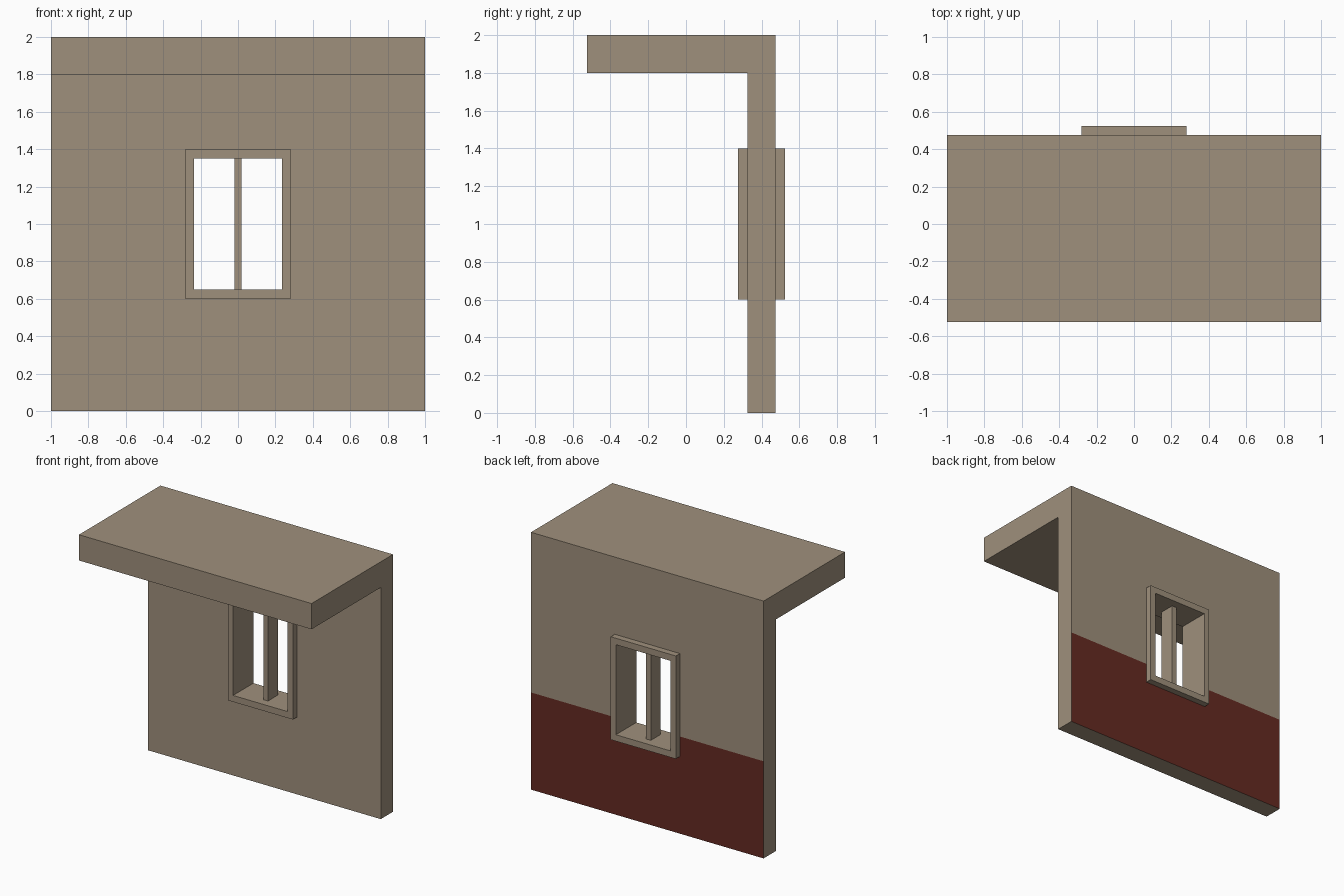
import bpy, bmesh
from mathutils import Vector

if "Cube" in bpy.data.objects:
    bpy.data.objects.remove(bpy.data.objects["Cube"])

def material(name, rgb):
    m = bpy.data.materials.new(name)
    m.diffuse_color = (*rgb, 1)
    m.use_nodes = True
    m.node_tree.nodes["Principled BSDF"].inputs["Base Color"].default_value = m.diffuse_color
    return m

STONE = material("tan_plaster", (0.347, 0.279, 0.202))
RED = material("dark_red_paint", (0.130, 0.023, 0.016))

def finish(bm, name, mats):
    bmesh.ops.recalc_face_normals(bm, faces=bm.faces)
    me = bpy.data.meshes.new(name)
    bm.to_mesh(me)
    bm.free()
    for m in mats:
        me.materials.append(m)
    ob = bpy.data.objects.new(name, me)
    bpy.context.collection.objects.link(ob)
    return ob

def extrude_profile(points, offset):
    bm = bmesh.new()
    face = bm.faces.new([bm.verts.new(p) for p in points])
    res = bmesh.ops.extrude_face_region(bm, geom=[face], use_keep_orig=True)
    moved = [v for v in res["geom"] if isinstance(v, bmesh.types.BMVert)]
    bmesh.ops.translate(bm, verts=moved, vec=Vector(offset))
    return bm

def box(name, x, y, z):
    pts = [(x[0], y[0], z[0]), (x[1], y[0], z[0]), (x[1], y[0], z[1]), (x[0], y[0], z[1])]
    return finish(extrude_profile(pts, (0, y[1] - y[0], 0)), name, [STONE])

def cut(target, cutter):
    cutter.hide_render = True
    cutter.hide_viewport = False
    cutter.display_type = 'WIRE'
    mod = target.modifiers.new("opening", 'BOOLEAN')
    mod.operation = 'DIFFERENCE'
    mod.solver = 'EXACT'
    mod.object = cutter

# Wall and overhanging slab: one L-shaped profile extruded across x
profile = [(0.325, 0), (0.475, 0), (0.475, 2), (-0.525, 2), (-0.525, 1.8), (0.325, 1.8)]
bm = extrude_profile([(-1, y, z) for y, z in profile], (2, 0, 0))

# Painted lower band on the back of the wall
PAINT_TOP = 0.755
bmesh.ops.bisect_plane(bm, geom=bm.verts[:] + bm.edges[:] + bm.faces[:],
                       plane_co=(0, 0, PAINT_TOP), plane_no=(0, 0, 1))
bmesh.ops.recalc_face_normals(bm, faces=bm.faces)
for f in bm.faces:
    if f.normal.y > 0.9 and f.calc_center_median().z < PAINT_TOP:
        f.material_index = 1
wall = finish(bm, "wall_with_overhang", [STONE, RED])
cut(wall, box("wall_opening_cutter", (-0.26, 0.26), (0.2, 0.6), (0.625, 1.375)))

# Window frame, standing proud of the wall on both sides
frame = box("window_frame", (-0.28, 0.28), (0.275, 0.525), (0.6, 1.4))
cut(frame, box("frame_opening_cutter", (-0.235, 0.235), (0.2, 0.6), (0.65, 1.35)))

# Central upright bar
box("window_bar", (-0.02, 0.02), (0.34, 0.46), (0.645, 1.355))
